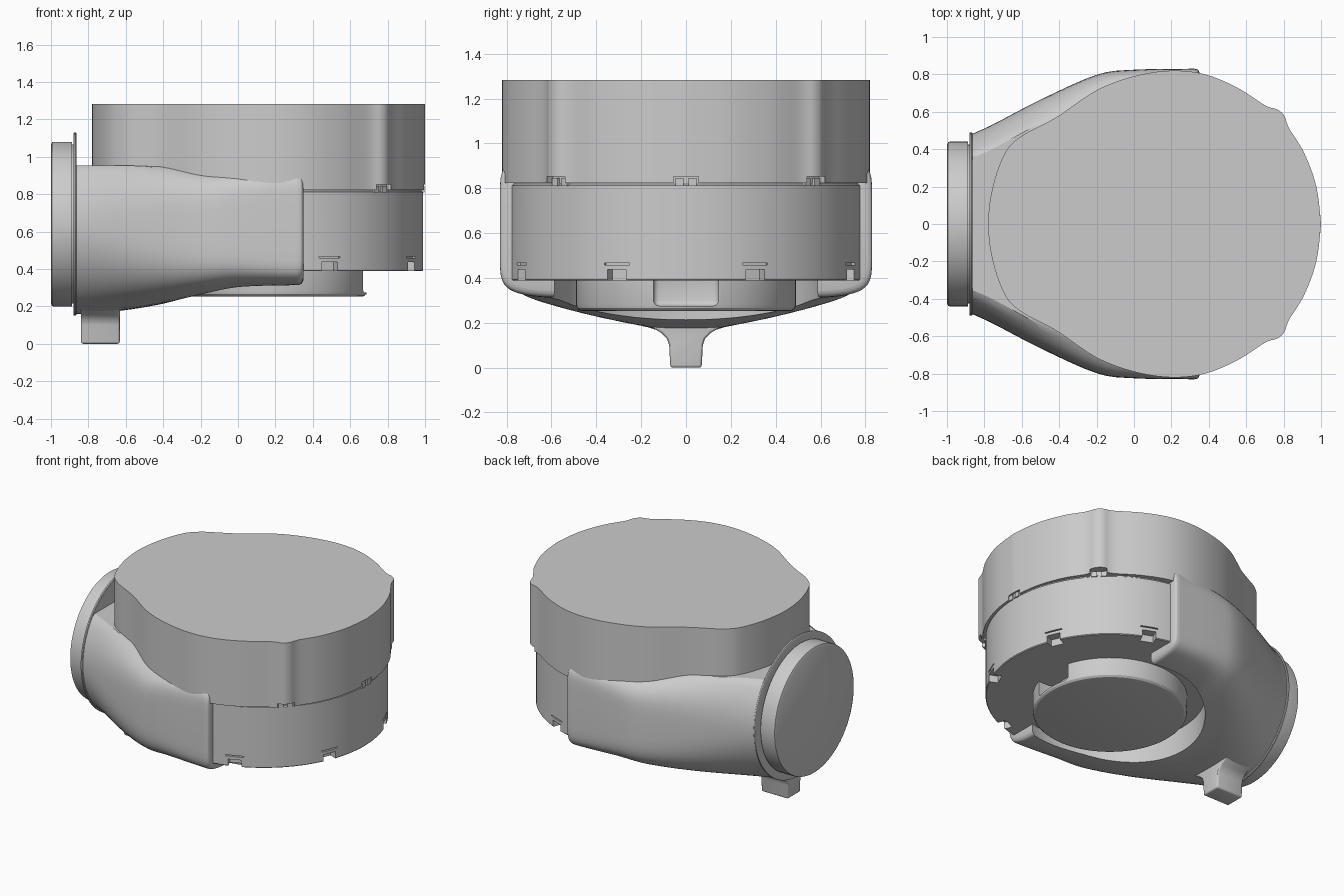
import bpy, bmesh, math
from mathutils import Vector, Matrix

if "Cube" in bpy.data.objects:
    bpy.data.objects.remove(bpy.data.objects["Cube"])

grey = bpy.data.materials.new("light_grey")
grey.diffuse_color = (0.6, 0.6, 0.6, 1)
grey.use_nodes = True
grey.node_tree.nodes["Principled BSDF"].inputs["Base Color"].default_value = grey.diffuse_color
CX = 0.2  # axis of the round housing


def finish(name, bm, smooth=True):
    bmesh.ops.recalc_face_normals(bm, faces=bm.faces)
    me = bpy.data.meshes.new(name)
    bm.to_mesh(me)
    bm.free()
    me.materials.append(grey)
    ob = bpy.data.objects.new(name, me)
    bpy.context.collection.objects.link(ob)
    return ob


def loft(name, rings):
    """Skin a list of closed rings and cap both ends."""
    bm = bmesh.new()
    vs = [[bm.verts.new(p) for p in r] for r in rings]
    n = len(vs[0])
    for a, b in zip(vs, vs[1:]):
        for i in range(n):
            bm.faces.new((a[i], a[(i + 1) % n], b[(i + 1) % n], b[i]))
    bm.faces.new(vs[0])
    bm.faces.new(vs[-1])
    return finish(name, bm)


def lathe(name, profile, centre, axis='Z', n=96):
    """Stack of circles: profile holds (radius, position along axis)."""
    rings = []
    for r, t in profile:
        ring = []
        for i in range(n):
            a = 2 * math.pi * i / n
            c, s = r * math.cos(a), r * math.sin(a)
            ring.append((centre[0] + c, centre[1] + s, t) if axis == 'Z'
                        else (t, centre[0] + c, centre[1] + s))
        rings.append(ring)
    return loft(name, rings)


def box(name, lo, hi, angle=None):
    """Box by corners; with an angle, x is measured outward from the housing axis."""
    bm = bmesh.new()
    bmesh.ops.create_cube(bm, size=1)
    lo, hi = Vector(lo), Vector(hi)
    for v in bm.verts:
        v.co = (lo + hi) / 2 + Vector(a * b for a, b in zip(v.co, hi - lo))
    if angle is not None:
        bm.transform(Matrix.Translation((CX, 0, 0)) @ Matrix.Rotation(math.radians(angle), 4, 'Z'))
    return finish(name, bm)


def apply(ob, mod):
    bpy.ops.object.select_all(action='DESELECT')
    bpy.context.view_layer.objects.active = ob
    ob.select_set(True)
    bpy.ops.object.modifier_apply(modifier=mod.name)


def cut(ob, cutters):
    for c in cutters:
        m = ob.modifiers.new("cut", 'BOOLEAN')
        m.operation, m.solver, m.object = 'DIFFERENCE', 'EXACT', c
        apply(ob, m)
        bpy.data.objects.remove(c)


def bevel(ob, width, segments=3):
    m = ob.modifiers.new("round", 'BEVEL')
    m.width, m.segments, m.limit_method = width, segments, 'ANGLE'
    m.angle_limit = math.radians(40)
    apply(ob, m)


def spline(pts, steps):
    """Catmull-Rom through tuples of any length."""
    out = []
    for i in range(len(pts) - 1):
        p = [pts[max(0, min(len(pts) - 1, i + k))] for k in (-1, 0, 1, 2)]
        for s in range(steps):
            t = s / steps
            out.append(tuple(0.5 * (2 * b + (c - a) * t + (2 * a - 5 * b + 4 * c - d) * t * t
                                    + (3 * b - a - 3 * c + d) * t ** 3) for a, b, c, d in zip(*p)))
    return out + [pts[-1]]


# upper housing: mirrored outline with two bumps, extruded upward
half = [(1, 0), (0.975, 0.2), (0.91, 0.38), (0.83, 0.51), (0.805, 0.575), (0.77, 0.61), (0.70, 0.635),
        (0.55, 0.73), (0.38, 0.80), (0.2, 0.82), (0, 0.79), (-0.2, 0.715), (-0.4, 0.58), (-0.5, 0.525),
        (-0.61, 0.465), (-0.69, 0.38), (-0.755, 0.2), (-0.78, 0)]
full = half + [(x, -y) for x, y in half[-2:0:-1]] + [half[0]]
outline = spline(full, 5)[:-1]
upper = loft("upper_housing", [[(x, y, z) for x, y in outline] for z in (0.823, 1.283)])
cut(upper, [box("notch", (0.785, -0.055, 0.80), (0.9, 0.055, 0.853), a) for a in (-45, 0, 45)])

# lower housing: drum with clip recesses and thin slits near the bottom
lower = lathe("lower_housing", [(0.785, 0.388), (0.79, 0.393), (0.79, 0.812), (0.782, 0.818), (0.782, 0.83)], (CX, 0))
cutters = []
for a in (-68.5, -23, 23, 68.5):
    cutters.append(box("recess", (0.73, -0.045, 0.3), (0.9, 0.045, 0.437), a))
    cutters.append(box("slit", (0.77, -0.06, 0.458), (0.9, 0.06, 0.466), a))
cut(lower, cutters)

# seam tabs that fill the notches of the upper housing
tabs = []
for a in (-45, 0, 45):
    for s in (-1, 1):
        y = sorted((s * 0.012, s * 0.047))
        tabs.append(box("seam_tab", (0.76, y[0], 0.81), (0.797, y[1], 0.845), a))

# base cup under the drum, rounded rim and a front pocket
base = lathe("base_cup", [(0.46, 0.252), (0.475, 0.255), (0.486, 0.265), (0.49, 0.28), (0.49, 0.40)], (CX, 0))
pocket = box("pocket", (0.56, -0.145, 0.275), (0.8, 0.145, 0.42))
bevel(pocket, 0.025)
cut(base, [pocket])

# duct: round at the inlet, spreading into two arms around the drum
stations = [(-0.87, 0.48, 0.64, 0.48, 2), (-0.75, 0.535, 0.635, 0.472, 2.2), (-0.5, 0.665, 0.62, 0.425, 3),
            (-0.2, 0.798, 0.612, 0.355, 4.5), (0, 0.825, 0.625, 0.328, 6), (0.28, 0.83, 0.63, 0.32, 8),
            (0.325, 0.83, 0.63, 0.318, 8), (0.342, 0.825, 0.63, 0.308, 8), (0.35, 0.81, 0.63, 0.292, 8)]
rings = []
for x, w, zc, h, n in spline(stations, 4):
    ring = []
    for i in range(80):
        a = 2 * math.pi * (i + 0.5) / 80
        c, s = math.cos(a), math.sin(a)
        y = w * math.copysign(abs(c) ** (2 / n), c)
        z = zc + h * math.copysign(abs(s) ** (2 / n), s)
        ring.append((x, y, min(z, 0.953)))
    rings.append(ring)
duct = loft("duct", rings)
cut(duct, [lathe("arm_clearance", [(0.605, -0.1), (0.605, 0.41)], (CX, 0))])

# inlet flange and collar
flange = lathe("inlet_flange", [(0.485, -0.88), (0.49, -0.877), (0.49, -0.868), (0.485, -0.864)], (0, 0.64), 'X')
neck = lathe("inlet_neck", [(0.425, -0.90), (0.425, -0.87)], (0, 0.64), 'X')
collar = lathe("inlet_collar", [(0.425, -1.0), (0.438, -0.994), (0.44, -0.985), (0.44, -0.887)], (0, 0.64), 'X')

# foot: flared profile extruded along x
prof = [(0.07, 0), (0.075, 0.1), (0.085, 0.13), (0.11, 0.155), (0.17, 0.19), (0.17, 0.3)]
prof = prof + [(-y, z) for y, z in reversed(prof)]
foot = loft("foot", [[(x, y, z) for y, z in prof] for x in (-0.84, -0.632)])
bevel(foot, 0.012)

# smooth shading with crisp edges
bpy.ops.object.select_all(action='DESELECT')
for ob in (upper, lower, base, duct, flange, neck, collar, foot):
    ob.select_set(True)
bpy.context.view_layer.objects.active = upper
bpy.ops.object.shade_smooth_by_angle(angle=math.radians(30))
